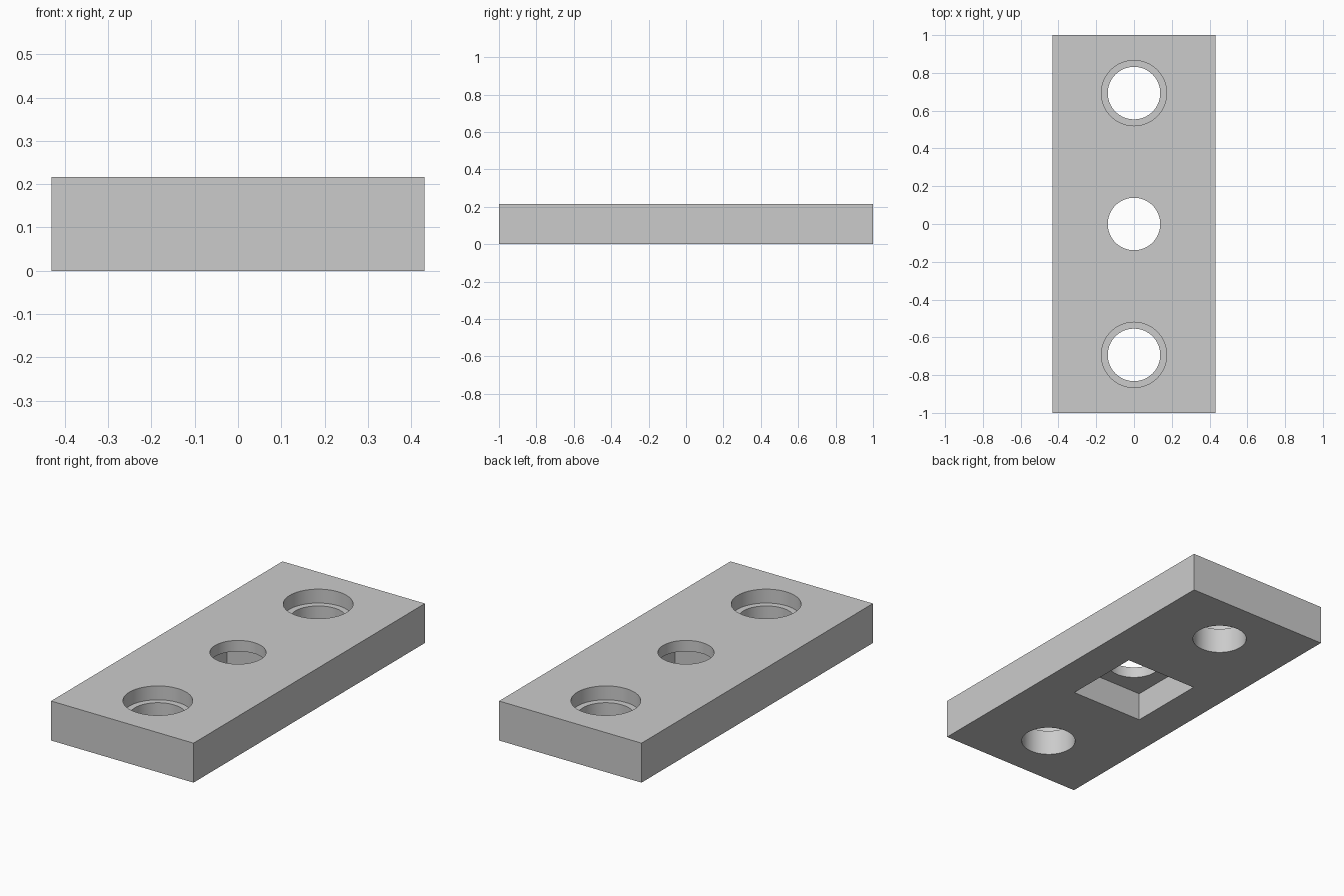
import bpy
import math

cube = bpy.data.objects.get("Cube")
if cube:
    bpy.data.objects.remove(cube, do_unlink=True)

WIDTH, LENGTH, HEIGHT = 0.862, 2.0, 0.216
BORE_R, COUNTERBORE_R = 0.139, 0.173
COUNTERBORE_DEPTH = 0.076
HOLE_Y = 0.693
POCKET_SIDE, POCKET_DEPTH = 0.44, 0.156
MARGIN = 0.1  # overshoot so cutters pass cleanly through the faces

grey = bpy.data.materials.new("plain grey")
grey.use_nodes = True
colour = (0.6, 0.6, 0.6, 1.0)
grey.diffuse_color = colour
grey.node_tree.nodes["Principled BSDF"].inputs["Base Color"].default_value = colour


def box(name, size_x, size_y, bottom, top):
    bpy.ops.mesh.primitive_cube_add(size=1, location=(0, 0, (bottom + top) / 2))
    obj = bpy.context.object
    obj.name = name
    obj.scale = (size_x, size_y, top - bottom)
    bpy.ops.object.transform_apply(location=True, rotation=False, scale=True)
    obj.data.materials.append(grey)
    return obj


def cylinder(name, radius, y, bottom, top):
    bpy.ops.mesh.primitive_cylinder_add(
        vertices=64, radius=radius, depth=top - bottom,
        location=(0, y, (bottom + top) / 2))
    obj = bpy.context.object
    obj.name = name
    obj.data.materials.append(grey)
    return obj


def cut(target, cutter):
    cutter.hide_render = True
    mod = target.modifiers.new("cut", "BOOLEAN")
    mod.operation = "DIFFERENCE"
    mod.solver = "EXACT"
    mod.object = cutter
    bpy.context.view_layer.objects.active = target
    bpy.ops.object.modifier_apply(modifier=mod.name)
    bpy.data.objects.remove(cutter, do_unlink=True)


# Rectangular plate
plate = box("plate", WIDTH, LENGTH, 0, HEIGHT)

# Three through holes
for y in (-HOLE_Y, 0, HOLE_Y):
    cut(plate, cylinder("bore_cutter", BORE_R, y, -MARGIN, HEIGHT + MARGIN))

# Counterbores on the top of the two end holes
for y in (-HOLE_Y, HOLE_Y):
    cut(plate, cylinder("counterbore_cutter", COUNTERBORE_R, y,
                        HEIGHT - COUNTERBORE_DEPTH, HEIGHT + MARGIN))

# Square pocket under the middle hole
cut(plate, box("pocket_cutter", POCKET_SIDE, POCKET_SIDE, -MARGIN, POCKET_DEPTH))

# Smooth hole walls, crisp edges
bpy.ops.object.select_all(action="DESELECT")
plate.select_set(True)
bpy.context.view_layer.objects.active = plate
bpy.ops.object.shade_smooth_by_angle(angle=math.radians(30))
